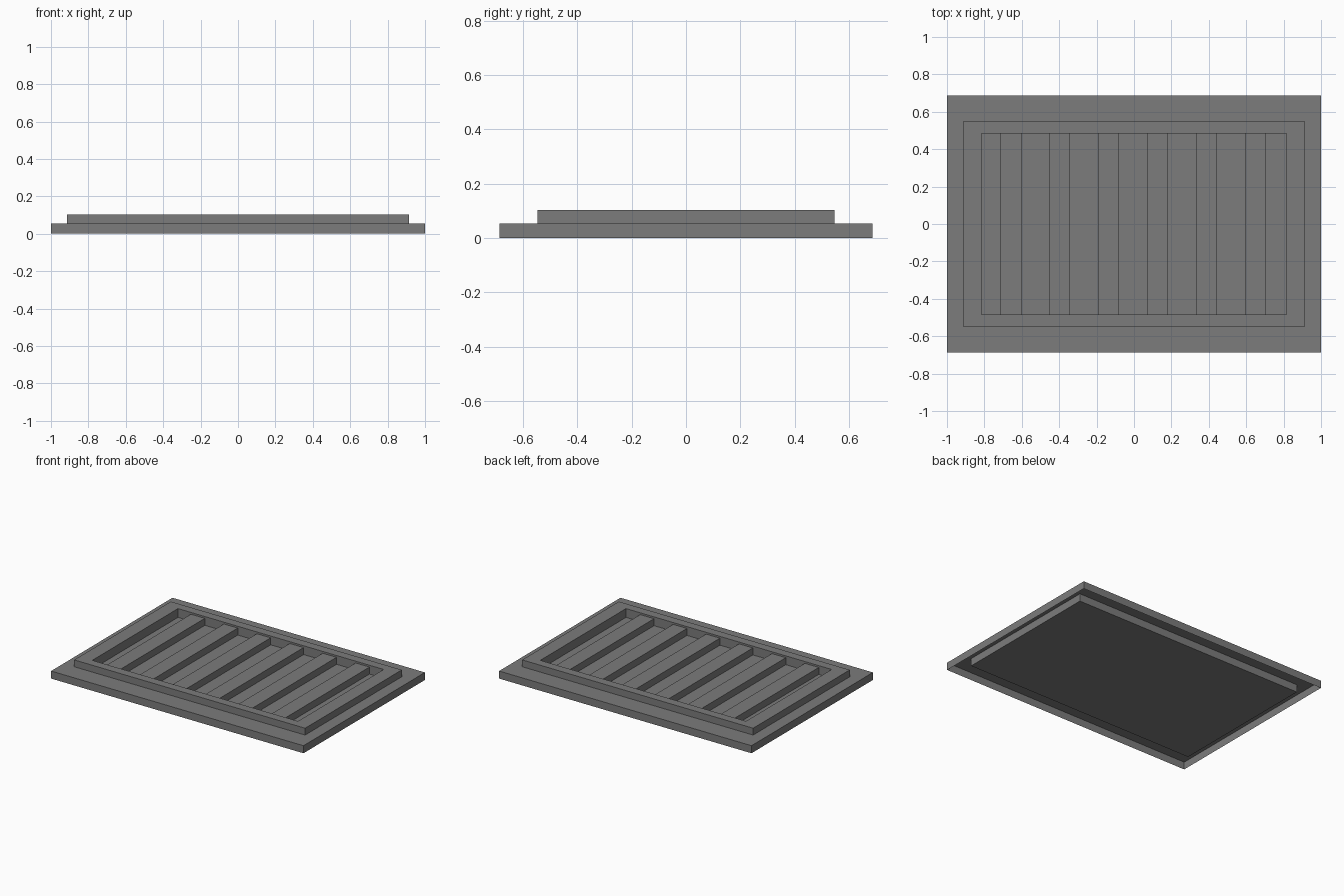
import bpy
import bmesh

if "Cube" in bpy.data.objects:
    bpy.data.objects.remove(bpy.data.objects["Cube"], do_unlink=True)

grey = bpy.data.materials.new("mid grey")
grey.use_nodes = True
GREY = (0.2, 0.2, 0.2, 1)
grey.diffuse_color = GREY
grey.node_tree.nodes["Principled BSDF"].inputs["Base Color"].default_value = GREY

# Half sizes and heights
OUTER = (1.0, 0.687)
BOX = (0.915, 0.547)
OPENING = (0.815, 0.485)
LEDGE_Z, TOP_Z = 0.054, 0.103
FLOOR_Z, SLAT_TOP = 0.04, 0.09


def loft(name, rings, cap_start=False, cap_end=False, location=(0, 0, 0)):
    """Join stacked rectangles, each given as ((half_x, half_y), z)."""
    bm = bmesh.new()
    loops = [[bm.verts.new((sx * hx, sy * hy, z))
              for sx, sy in ((-1, -1), (1, -1), (1, 1), (-1, 1))]
             for (hx, hy), z in rings]
    for low, high in zip(loops, loops[1:]):
        for i in range(4):
            j = (i + 1) % 4
            bm.faces.new((low[i], low[j], high[j], high[i]))
    if cap_start:
        bm.faces.new(loops[0][::-1])
    if cap_end:
        bm.faces.new(loops[-1])
    mesh = bpy.data.meshes.new(name)
    bm.to_mesh(mesh)
    bm.free()
    mesh.materials.append(grey)
    obj = bpy.data.objects.new(name, mesh)
    obj.location = location
    bpy.context.scene.collection.objects.link(obj)
    return obj


# Thin outer flange, open underneath
loft("outer_flange", [(OUTER, 0), (OUTER, LEDGE_Z), (BOX, LEDGE_Z)])

# Raised box with a sunken floor
loft("raised_tray", [(BOX, 0), (BOX, TOP_Z), (OPENING, TOP_Z), (OPENING, FLOOR_Z)],
     cap_start=True, cap_end=True)

# Six evenly spaced slats across the opening
SLAT = (0.055, OPENING[1])
for n in range(6):
    x = -0.005 + (n - 2.5) * 0.261
    loft(f"slat_{n + 1}", [(SLAT, FLOOR_Z), (SLAT, SLAT_TOP)],
         cap_start=True, cap_end=True, location=(x, 0, 0))
